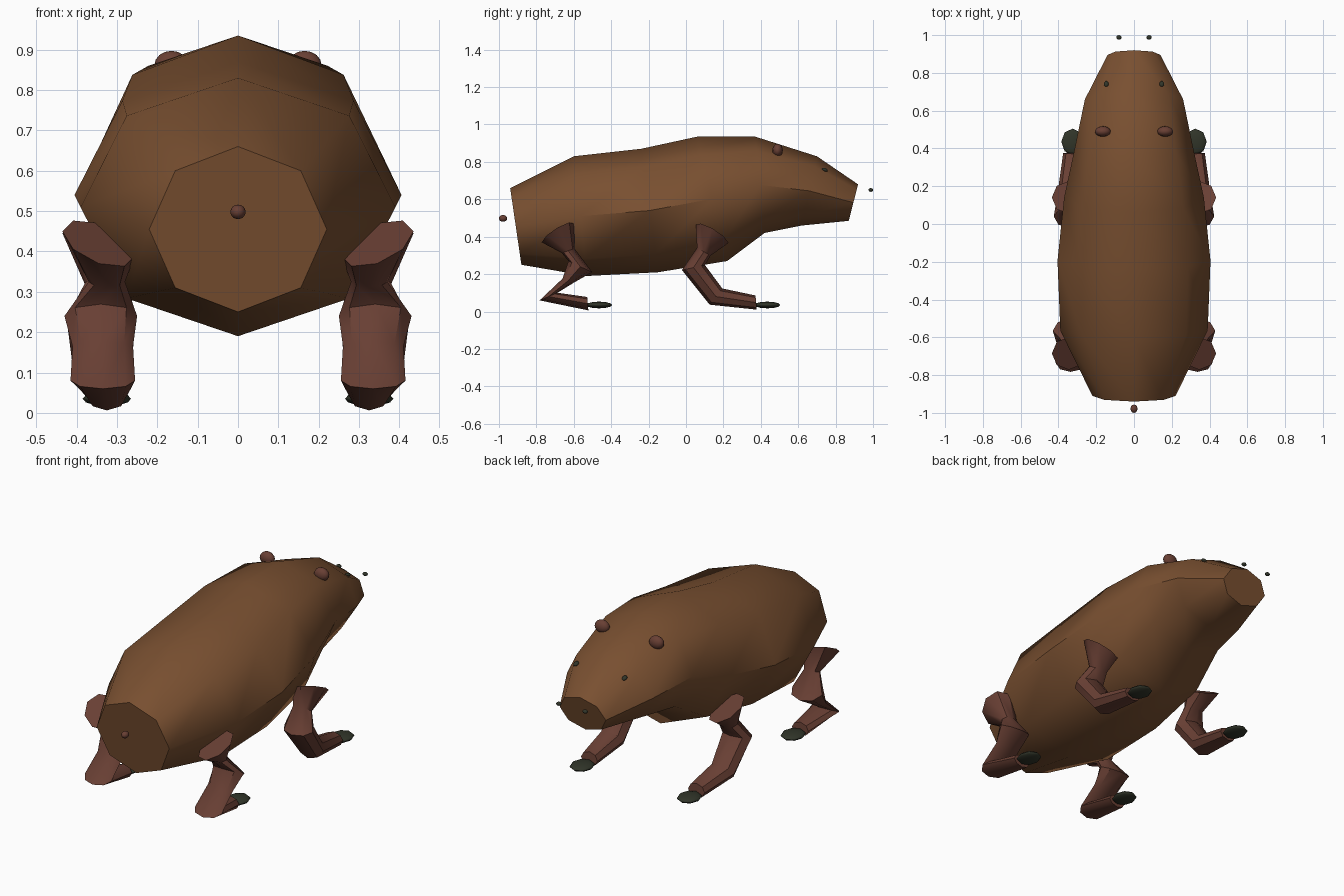
import bpy, bmesh, math
from mathutils import Vector

cube = bpy.data.objects.get("Cube")
if cube:
    bpy.data.objects.remove(cube, do_unlink=True)


def material(name, rgb):
    m = bpy.data.materials.new(name)
    m.use_nodes = True
    m.diffuse_color = (*rgb, 1)
    m.node_tree.nodes["Principled BSDF"].inputs["Base Color"].default_value = (*rgb, 1)
    return m


FUR = material("brown fur", (0.19, 0.079, 0.03))
SKIN = material("reddish brown skin", (0.14, 0.05, 0.034))
DARK = material("dark hoof", (0.03, 0.035, 0.022))


def finish(obj, mat, angle):
    obj.data.materials.append(mat)
    bpy.ops.object.select_all(action='DESELECT')
    obj.select_set(True)
    bpy.context.view_layer.objects.active = obj
    bpy.ops.object.shade_smooth_by_angle(angle=math.radians(angle))


def loft(name, rings, mat, angle, sides=8):
    """Skin a list of rings: (centre, side half-axis, upright half-axis)."""
    bm = bmesh.new()
    loops = []
    for centre, side, up in rings:
        turns = [math.tau * i / sides for i in range(sides)]
        loops.append([bm.verts.new(centre + side * math.cos(t) + up * math.sin(t)) for t in turns])
    for a, b in zip(loops, loops[1:]):
        for i in range(sides):
            j = (i + 1) % sides
            bm.faces.new((a[i], a[j], b[j], b[i]))
    bm.faces.new(loops[0])
    bm.faces.new(loops[-1])
    bmesh.ops.recalc_face_normals(bm, faces=bm.faces)
    mesh = bpy.data.meshes.new(name)
    bm.to_mesh(mesh)
    bm.free()
    obj = bpy.data.objects.new(name, mesh)
    bpy.context.collection.objects.link(obj)
    finish(obj, mat, angle)


def ball(name, place, size, mat, tilt=0, segments=12, rings=8):
    bpy.ops.mesh.primitive_uv_sphere_add(segments=segments, ring_count=rings, radius=1,
                                         location=place, rotation=(math.radians(tilt), 0, 0))
    obj = bpy.context.object
    obj.name = name
    obj.scale = size
    finish(obj, mat, 50)


# Body: half width, belly (y, z), back (y, z), from rump to snout
body = [
    (0.22, (-0.88, 0.25), (-0.94, 0.66)),
    (0.39, (-0.53, 0.19), (-0.60, 0.83)),
    (0.405, (-0.15, 0.21), (-0.24, 0.87)),
    (0.37, (0.22, 0.27), (0.06, 0.935)),
    (0.315, (0.42, 0.42), (0.37, 0.935)),
    (0.26, (0.62, 0.46), (0.70, 0.83)),
    (0.14, (0.87, 0.485), (0.92, 0.68)),
]
rings = []
for width, low, high in body:
    low, high = Vector((0, *low)), Vector((0, *high))
    rings.append(((low + high) / 2, Vector((width, 0, 0)), (high - low) / 2))
loft("body", rings, FUR, 50)

# Legs: x, y, z, half width, half depth, tilt of the depth axis, from hip to toe
front_leg = [
    (0.345, 0.14, 0.415, 0.09, 0.10, -29),
    (0.325, 0.095, 0.32, 0.055, 0.042, -30),
    (0.34, 0.04, 0.235, 0.085, 0.063, 12),
    (0.335, 0.16, 0.08, 0.07, 0.055, 52),
    (0.325, 0.375, 0.048, 0.05, 0.038, 95),
]
rear_leg = [
    (0.345, -0.685, 0.42, 0.09, 0.10, 30),
    (0.325, -0.63, 0.325, 0.045, 0.036, 20),
    (0.34, -0.565, 0.24, 0.09, 0.07, -25),
    (0.335, -0.63, 0.165, 0.075, 0.032, -20),
    (0.335, -0.735, 0.08, 0.08, 0.052, 23),
    (0.325, -0.525, 0.042, 0.05, 0.036, 95),
]


def leg(name, joints, sign):
    rings = []
    for n, (x, y, z, width, depth, tilt) in enumerate(joints):
        a = math.radians(tilt)
        lift = 0.03 if n == 0 else 0
        rings.append((Vector((sign * x, y, z)), Vector((sign * width, 0, lift)),
                      Vector((0, math.cos(a), math.sin(a))) * depth))
    loft(name, rings, SKIN, 40)


for side, s in (("left", 1), ("right", -1)):
    leg(f"front_leg_{side}", front_leg, s)
    leg(f"rear_leg_{side}", rear_leg, s)
    # Feet
    ball(f"front_foot_{side}", (s * 0.325, 0.435, 0.035), (0.06, 0.07, 0.018), DARK, segments=8, rings=6)
    ball(f"rear_foot_{side}", (s * 0.325, -0.465, 0.035), (0.06, 0.07, 0.018), DARK, segments=8, rings=6)
    # Face
    ball(f"ear_{side}", (s * 0.165, 0.49, 0.862), (0.042, 0.028, 0.035), SKIN)
    ball(f"eye_{side}", (s * 0.147, 0.742, 0.758), (0.013, 0.016, 0.009), DARK, tilt=-25)
    ball(f"nostril_{side}", (s * 0.08, 0.988, 0.65), (0.014, 0.012, 0.01), DARK)

# Tail
ball("tail", (0, -0.978, 0.498), (0.019, 0.022, 0.018), SKIN)
